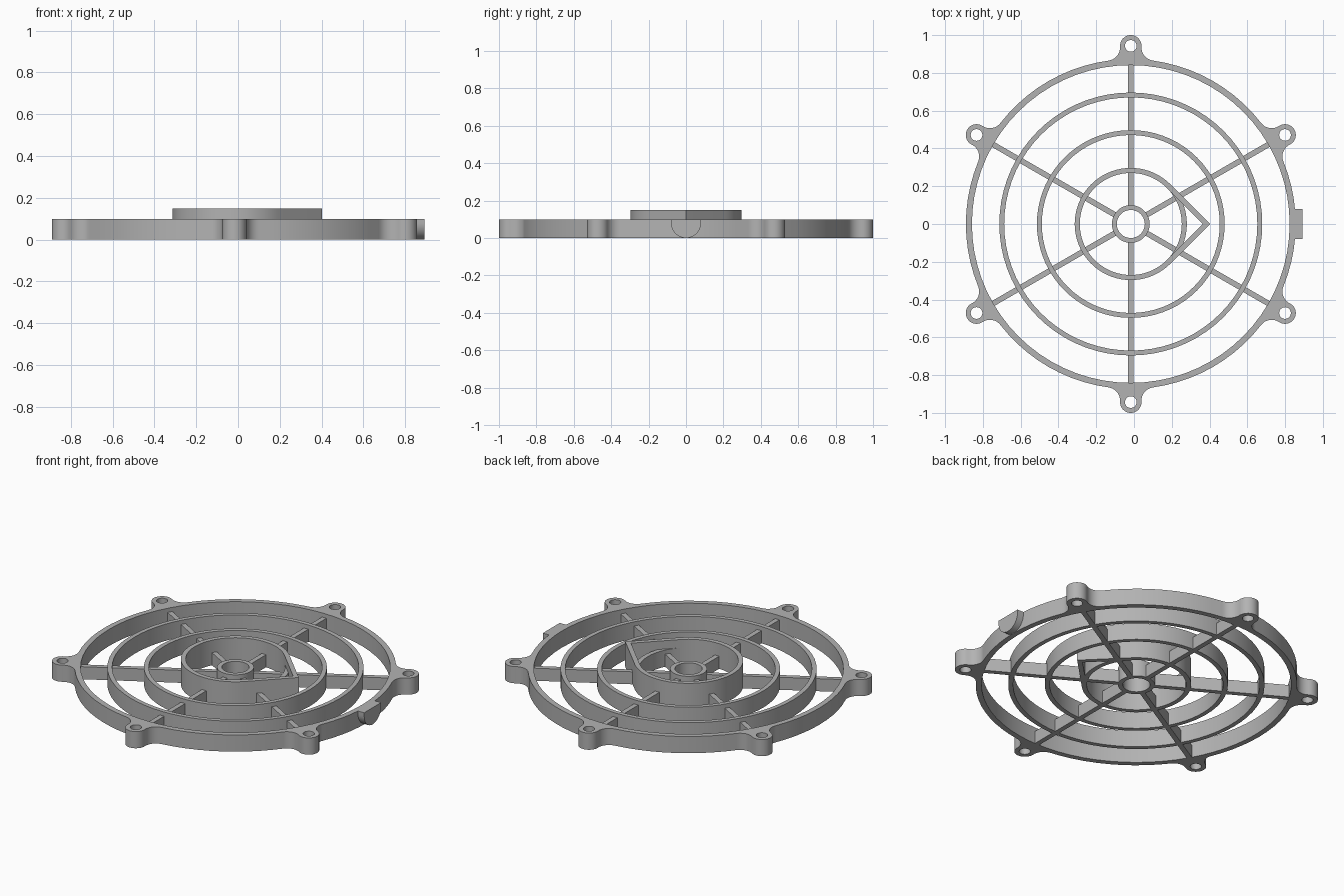
import bpy
import bmesh
from math import sin, cos, pi, acos, atan2, radians, sqrt
from mathutils import Matrix

if "Cube" in bpy.data.objects:
    bpy.data.objects.remove(bpy.data.objects["Cube"], do_unlink=True)

CX = -0.017          # axis of the rings
H = 0.1              # main height
LUG_R, LUG_D, HOLE_R, FILLET = 0.057, 0.943, 0.031, 0.07
RIM_OUT, RIM_IN = 0.873, 0.841
ANGLES = [radians(30 + 60 * k) for k in range(6)]

grey = bpy.data.materials.new("plain grey")
grey.use_nodes = True
grey.diffuse_color = (0.45, 0.45, 0.45, 1)
grey.node_tree.nodes["Principled BSDF"].inputs["Base Color"].default_value = grey.diffuse_color


def arc(r, a0, a1, n, cx=0.0, cy=0.0):
    return [(cx + r * cos(a0 + (a1 - a0) * i / n), cy + r * sin(a0 + (a1 - a0) * i / n))
            for i in range(n + 1)]


def circle(r, n=72, cx=0.0, cy=0.0):
    return arc(r, 0, 2 * pi, n, cx, cy)[:-1]


def turn(points, a):
    return [(x * cos(a) - y * sin(a), x * sin(a) + y * cos(a)) for x, y in points]


def plate(name, loops, z0, z1, frame=None):
    """Solid plate from closed outlines; inner outlines become holes."""
    curve = bpy.data.curves.new(name, "CURVE")
    curve.dimensions = "2D"
    curve.fill_mode = "BOTH"
    curve.extrude = (z1 - z0) / 2
    for loop in loops:
        spline = curve.splines.new("POLY")
        spline.points.add(len(loop) - 1)
        for p, (x, y) in zip(spline.points, loop):
            p.co = (x, y, 0, 1)
        spline.use_cyclic_u = True
    temp = bpy.data.objects.new(name, curve)
    bpy.context.collection.objects.link(temp)
    bpy.context.view_layer.update()
    mesh = bpy.data.meshes.new_from_object(temp.evaluated_get(bpy.context.evaluated_depsgraph_get()))
    bpy.data.objects.remove(temp, do_unlink=True)
    mesh.transform(Matrix.Translation((0, 0, (z0 + z1) / 2)))
    mesh.transform(Matrix.Translation((CX, 0, 0)) @ (frame or Matrix()))
    bm = bmesh.new()
    bm.from_mesh(mesh)
    bmesh.ops.remove_doubles(bm, verts=bm.verts, dist=1e-5)
    bmesh.ops.recalc_face_normals(bm, faces=bm.faces)
    bm.to_mesh(mesh)
    bm.free()
    mesh.materials.clear()
    mesh.materials.append(grey)
    obj = bpy.data.objects.new(name, mesh)
    bpy.context.collection.objects.link(obj)
    bpy.ops.object.select_all(action="DESELECT")
    obj.select_set(True)
    bpy.context.view_layer.objects.active = obj
    bpy.ops.object.shade_smooth_by_angle(angle=radians(30))
    return obj


# Outer rim with six filleted screw lugs
a, b = RIM_OUT + FILLET, LUG_R + FILLET
alpha = acos((a * a + LUG_D ** 2 - b * b) / (2 * a * LUG_D))
fx, fy = a * cos(alpha), -a * sin(alpha)
beta = atan2(-fy, LUG_D - fx)
fillet = arc(FILLET, pi - alpha, beta, 8, fx, fy)
tip = arc(LUG_R, beta - pi, pi - beta, 20, LUG_D)[1:-1]
lug = fillet + tip + [(x, -y) for x, y in reversed(fillet)]
outline = []
for t in ANGLES:
    outline += turn(lug, t)
    outline += arc(RIM_OUT, t + alpha, t + pi / 3 - alpha, 10)[1:-1]
holes = [circle(HOLE_R, 20, LUG_D * cos(t), LUG_D * sin(t)) for t in ANGLES]
plate("outer_rim", [outline, circle(RIM_IN)] + holes, 0, H)

# Concentric guard rings and hub
for name, r_out, r_in in (("large_ring", 0.696, 0.67), ("middle_ring", 0.497, 0.471),
                          ("hub_ring", 0.1, 0.074)):
    plate(name, [circle(r_out), circle(r_in)], 0, H)

# Taller teardrop ring with a pointed side, and the low arc closing its circle
R_OUT, R_IN = 0.297, 0.27
drops = [arc(r, pi / 4, 7 * pi / 4, 54) + [(r * sqrt(2), 0)] for r in (R_OUT, R_IN)]
plate("teardrop_ring", drops, 0, 0.15)
plate("inner_arc", [arc(R_OUT, -pi / 4, pi / 4, 18) + arc(R_IN, pi / 4, -pi / 4, 18)], 0, H)

# Spokes, a little lower than the rings
bar = [(0.09, -0.0145), (0.85, -0.0145), (0.85, 0.0145), (0.09, 0.0145)]
for i, t in enumerate(ANGLES):
    plate(f"spoke_{i + 1}", [turn(bar, t)], 0, 0.075)

# Round-bottomed tab on the left side of the rim
TAB = 0.08
sideways = Matrix(((0, 0, 1), (1, 0, 0), (0, 1, 0))).to_4x4()
plate("side_tab", [arc(TAB, pi, 2 * pi, 20, 0, TAB) + [(TAB, H), (-TAB, H)]], 0.855, 0.91, sideways)
